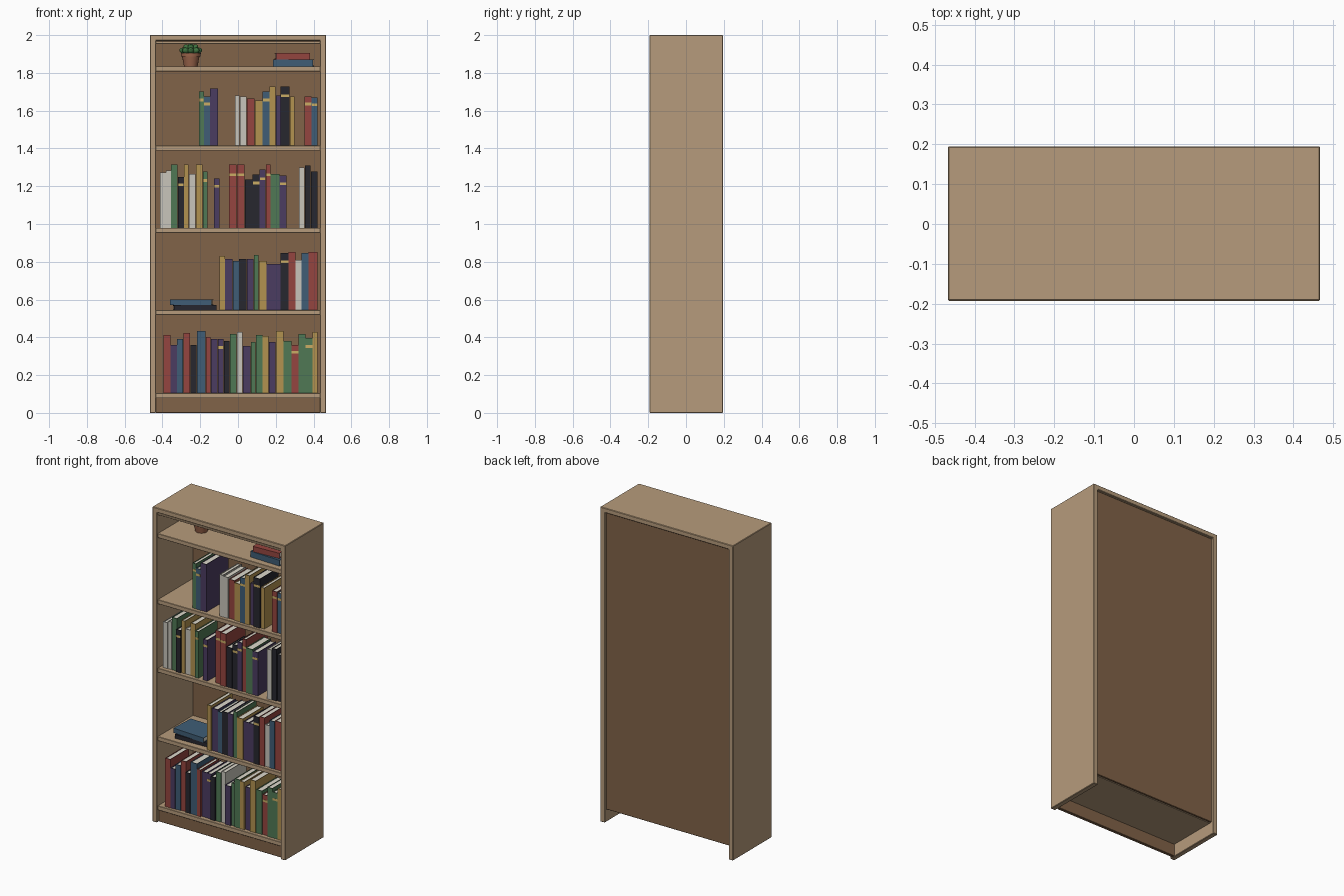
import bpy, bmesh, math, random
from mathutils import Matrix, Vector

if "Cube" in bpy.data.objects:
    bpy.data.objects.remove(bpy.data.objects["Cube"])

random.seed(4)


def material(name, rgb):
    m = bpy.data.materials.new(name)
    m.diffuse_color = (*rgb, 1)
    m.use_nodes = True
    m.node_tree.nodes["Principled BSDF"].inputs["Base Color"].default_value = m.diffuse_color
    return m


WOOD = material("light_wood", (0.47, 0.33, 0.20))
BROWN = material("brown_wood", (0.22, 0.125, 0.065))
PAGES = material("paper", (0.72, 0.69, 0.60))
GOLD = material("gold_band", (0.60, 0.42, 0.13))
CLAY = material("clay", (0.33, 0.13, 0.07))
SOIL = material("soil", (0.04, 0.025, 0.015))
LEAF = material("leaf", (0.05, 0.17, 0.05))
COVERS = {
    "r": material("red_cover", (0.30, 0.06, 0.05)),
    "g": material("green_cover", (0.08, 0.19, 0.09)),
    "b": material("blue_cover", (0.05, 0.11, 0.18)),
    "p": material("purple_cover", (0.07, 0.045, 0.12)),
    "y": material("yellow_cover", (0.45, 0.29, 0.08)),
    "k": material("dark_cover", (0.02, 0.02, 0.028)),
    "w": material("white_cover", (0.58, 0.56, 0.50)),
}


def finish(name, bm, mats):
    bmesh.ops.recalc_face_normals(bm, faces=bm.faces)
    me = bpy.data.meshes.new(name)
    bm.to_mesh(me)
    bm.free()
    for m in mats:
        me.materials.append(m)
    ob = bpy.data.objects.new(name, me)
    bpy.context.collection.objects.link(ob)
    return ob


def add_box(bm, lo, hi, slot=0):
    lo, hi = Vector(lo), Vector(hi)
    mat = Matrix.Translation((lo + hi) / 2) @ Matrix.Diagonal((*(hi - lo), 1))
    before = set(bm.faces)
    bmesh.ops.create_cube(bm, size=1, matrix=mat)
    for f in set(bm.faces) - before:
        f.material_index = slot


def bevel(ob, width):
    b = ob.modifiers.new("bevel", "BEVEL")
    b.width, b.segments, b.limit_method = width, 1, "ANGLE"


def board(name, lo, hi, mat):
    bm = bmesh.new()
    add_box(bm, lo, hi)
    ob = finish(name, bm, [mat])
    bevel(ob, 0.002)
    return ob


# Carcass: sides and top as one inverted U extruded front to back
X, XI, Y0, Y1, ZI = 0.467, 0.435, -0.193, 0.195, 1.97
bm = bmesh.new()
profile = [(-X, 0), (-X, 2), (X, 2), (X, 0), (XI, 0), (XI, ZI), (-XI, ZI), (-XI, 0)]
face = bm.faces.new([bm.verts.new((x, Y0, z)) for x, z in profile])
ext = bmesh.ops.extrude_face_region(bm, geom=[face])
bmesh.ops.translate(bm, vec=(0, Y1 - Y0, 0),
                    verts=[v for v in ext["geom"] if isinstance(v, bmesh.types.BMVert)])
bevel(finish("carcass", bm, [WOOD]), 0.003)

# Back panel, plinth and slim front rail
board("back_panel", (-XI, 0.168, 0.08), (XI, 0.18, ZI), BROWN)
board("plinth", (-XI, -0.173, 0), (XI, -0.153, 0.08), BROWN)
board("top_rail", (-XI, -0.187, 1.954), (XI, -0.165, 1.967), WOOD)

# Shelves
SHELVES = [0.105, 0.545, 0.98, 1.415, 1.835]
for i, z in enumerate(SHELVES):
    board(f"shelf_{i + 1}", (-XI, -0.186, z - 0.027), (XI, 0.168, z), WOOD)


def book(name, colour, w, d, h, band=False):
    """Upright book at the origin, spine facing -y."""
    bm = bmesh.new()
    t = 0.003
    add_box(bm, (0, 0, 0), (w, t, h))
    add_box(bm, (0, t, 0), (t, d, h))
    add_box(bm, (w - t, t, 0), (w, d, h))
    add_box(bm, (t, t, 0.004), (w - t, d - 0.005, h - 0.004), 1)
    if band:
        add_box(bm, (0.0005, -0.001, h * 0.82), (w - 0.0005, 0.001, h * 0.82 + 0.014), 2)
    return finish(name, bm, [COVERS[colour], PAGES, GOLD])


def book_row(shelf, x, row):
    """Entries: colour (capital = gold band, '-' = gap), width and height in hundredths."""
    for i, (c, w, *h) in enumerate(row):
        w /= 100
        if c != "-":
            ob = book(f"row_{shelf}_book_{i + 1}", c.lower(), w - 0.001,
                      random.uniform(0.18, 0.22), h[0] / 100, c.isupper())
            ob.location = (x, random.uniform(-0.17, -0.157), SHELVES[shelf - 1])
        x += w


# Standing books
book_row(1, -0.394, [
    ("r", 3.7, 30.8), ("p", 3.4, 25.5), ("b", 3.4, 28.6), ("r", 3.7, 31.8), ("k", 3.4, 25.5),
    ("b", 4.8, 32.9), ("r", 2.6, 29.7), ("p", 3.7, 28.6), ("P", 3.2, 28.6), ("k", 3.2, 27.6),
    ("g", 3.7, 31.3), ("w", 3.2, 32.4), ("p", 4.2, 24.9), ("g", 2.6, 27.1), ("g", 3.7, 30.8),
    ("y", 3.2, 30.2), ("p", 3.7, 27.1), ("y", 4.2, 32.9), ("g", 4.2, 27.6), ("R", 3.7, 25.5),
    ("g", 3.7, 31.3), ("G", 3.7, 29.2), ("y", 2.6, 32.4)])
book_row(2, -0.098, [
    ("y", 2.9, 28.6), ("p", 4.2, 27), ("b", 3.2, 26), ("k", 4.2, 27), ("p", 3.7, 27),
    ("g", 2.6, 29.2), ("y", 4.2, 26), ("p", 3.7, 24.4), ("p", 3.7, 24.4), ("K", 4.2, 30.2),
    ("r", 3.7, 30.8), ("w", 3.2, 26.5), ("b", 3.7, 30.2), ("r", 4.8, 30.8)])
book_row(3, -0.413, [
    ("w", 3.2, 29.2), ("w", 2.6, 30.2), ("g", 3.7, 33.4), ("K", 3.2, 27), ("y", 2.6, 33.4),
    ("w", 3.7, 28.6), ("y", 3.7, 33.4), ("G", 2.6, 29.7), ("-", 3.2), ("P", 3.2, 26),
    ("-", 4.8), ("R", 4.2, 33.4), ("R", 4.2, 33.4), ("k", 4.2, 25.5), ("K", 3.7, 28.1),
    ("P", 3.2, 30.8), ("R", 2.6, 33.4), ("g", 4.8, 28.6), ("P", 3.7, 27.6), ("-", 6.4),
    ("w", 3.2, 31.8), ("k", 3.2, 32.9), ("k", 3.7, 29.7)])
book_row(4, -0.206, [
    ("G", 2.6, 28.6), ("B", 3.2, 26), ("p", 4.2, 30.2), ("-", 9), ("w", 2.6, 26.5),
    ("w", 3.7, 26), ("r", 4.2, 24.9), ("y", 4.2, 23.9), ("B", 3.7, 28.6), ("y", 3.2, 31.3),
    ("p", 2.6, 26.5), ("K", 4.8, 31.3), ("y", 2.6, 26), ("-", 5.3), ("R", 3.7, 26),
    ("B", 3.2, 25.5)])


# Books lying flat, spine to the front
def flat_book(name, colour, x, y, z, length, depth, thick, turn):
    ob = book(name, colour, thick, depth, length)
    centre = Matrix.Translation((-thick / 2, -depth / 2, -length / 2))
    ob.data.transform(Matrix.Rotation(math.radians(90), 4, "Y") @ centre)
    ob.location = (x, y, z + thick / 2)
    ob.rotation_euler.z = math.radians(turn)


flat_book("flat_book_dark", "k", -0.23, -0.06, 0.545, 0.225, 0.17, 0.025, 2)
flat_book("flat_book_blue", "b", -0.245, -0.06, 0.570, 0.22, 0.165, 0.03, -3)
flat_book("flat_book_teal", "b", 0.294, -0.06, 1.835, 0.21, 0.17, 0.037, -2)
flat_book("flat_book_red", "r", 0.288, -0.06, 1.872, 0.18, 0.15, 0.034, 3)


# Plant pot: lathed profile with a rim
def lathe(name, points, mat, loc, n=20):
    bm = bmesh.new()
    rings = [[bm.verts.new((r * math.cos(a), r * math.sin(a), z))
              for a in (2 * math.pi * k / n for k in range(n))] for r, z in points]
    for a, b in zip(rings, rings[1:]):
        for k in range(n):
            bm.faces.new((a[k], a[(k + 1) % n], b[(k + 1) % n], b[k]))
    bm.faces.new(rings[0])
    bm.faces.new(rings[-1])
    ob = finish(name, bm, [mat])
    ob.location = loc
    return ob


PLANT = (-0.25, -0.01, 1.835)
pot = lathe("plant_pot", [(0.036, 0), (0.046, 0.052), (0.052, 0.052), (0.053, 0.07),
                          (0.046, 0.07), (0.045, 0.06)], CLAY, PLANT)
soil = lathe("soil", [(0.045, 0.055), (0.045, 0.063)], SOIL, PLANT)

# Plump leaves radiating from the pot
bm = bmesh.new()
for count, tilt, reach in ((8, 72, 0.036), (6, 42, 0.032), (1, 0, 0.03)):
    for k in range(count):
        m = (Matrix.Translation((0, 0, 0.07))
             @ Matrix.Rotation(2 * math.pi * (k + 0.5 * (count == 6)) / count, 4, "Z")
             @ Matrix.Rotation(math.radians(tilt), 4, "Y")
             @ Matrix.Translation((0, 0, reach)) @ Matrix.Diagonal((0.017, 0.017, 0.027, 1)))
        bmesh.ops.create_icosphere(bm, subdivisions=2, radius=1, matrix=m)
leaves = finish("plant_leaves", bm, [LEAF])
leaves.location = PLANT

for ob in (pot, leaves):
    bpy.ops.object.select_all(action="DESELECT")
    ob.select_set(True)
    bpy.context.view_layer.objects.active = ob
    bpy.ops.object.shade_smooth_by_angle()
